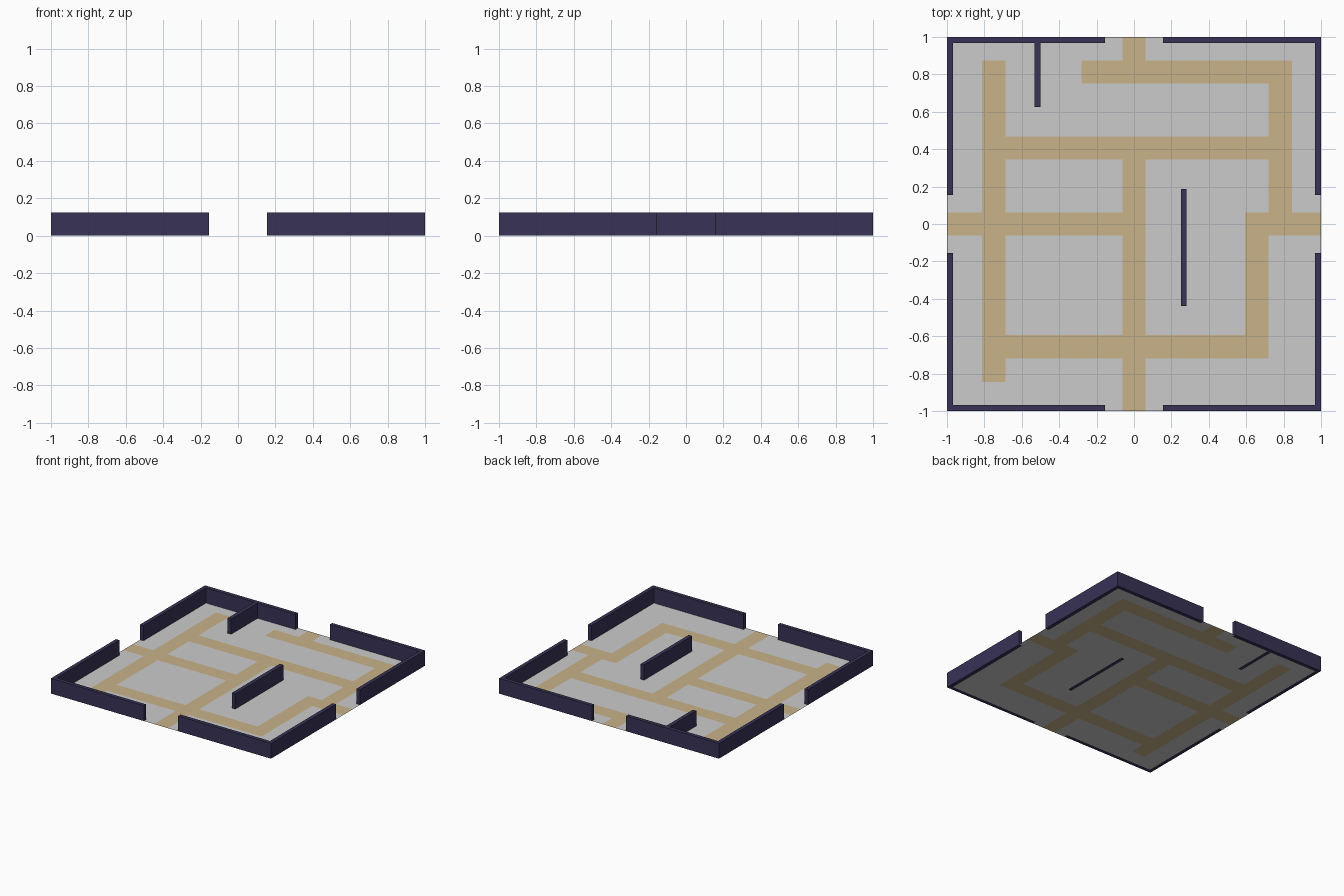
import bpy, bmesh

if "Cube" in bpy.data.objects:
    bpy.data.objects.remove(bpy.data.objects["Cube"])

N = 64            # the plan is laid out on a 64 x 64 tile grid
T = 2 / N         # tile size, also the wall thickness
H = 0.125         # wall height


def material(name, rgb):
    m = bpy.data.materials.new(name)
    m.diffuse_color = (*rgb, 1)
    m.use_nodes = True
    m.node_tree.nodes["Principled BSDF"].inputs["Base Color"].default_value = m.diffuse_color
    return m


def new_object(name, bm, mat=None):
    me = bpy.data.meshes.new(name)
    bm.to_mesh(me)
    bm.free()
    ob = bpy.data.objects.new(name, me)
    bpy.context.collection.objects.link(ob)
    if mat:
        me.materials.append(mat)
    return ob


def inside(p, rects):
    return any(x0 < p.x / T < x1 and y0 < p.y / T < y1 for x0, y0, x1, y1 in rects)


def floor_part(name, keep, mat=None):
    """Flat region of the tile grid, merged into large faces."""
    bm = bmesh.new()
    bmesh.ops.create_grid(bm, x_segments=N, y_segments=N, size=1)
    drop = [f for f in bm.faces if not keep(f.calc_center_median())]
    bmesh.ops.delete(bm, geom=drop, context='FACES')
    bmesh.ops.triangulate(bm, faces=bm.faces[:])
    return new_object(name, bm, mat)


def wall(name, outline):
    """Extrude a plan outline (in tiles) up to the wall height."""
    bm = bmesh.new()
    base = bm.faces.new([bm.verts.new((x * T, y * T, 0)) for x, y in outline])
    top = bmesh.ops.extrude_face_region(bm, geom=[base], use_keep_orig=True)
    for v in top["geom"]:
        if isinstance(v, bmesh.types.BMVert):
            v.co.z = H
    bmesh.ops.recalc_face_normals(bm, faces=bm.faces[:])
    return new_object(name, bm, wall_mat)


wall_mat = material("wall_purple", (0.040, 0.032, 0.093))
path_mat = material("path_tan", (0.58, 0.45, 0.25))

# Rectangles in tiles: x0, y0, x1, y1
paths = [
    (-26, -27, -22, 28),   # west street
    (-2, -32, 2, 15),      # central street
    (-26, 11, 27, 15),     # north cross street
    (-32, -2, 2, 2),       # west entrance
    (-26, -23, 23, -19),   # south cross street
    (19, -23, 23, 2),      # south-east street
    (19, -2, 32, 2),       # east entrance
    (23, -2, 27, 28),      # north-east street
    (-9, 24, 27, 28),      # north street
    (-2, 24, 2, 32),       # north entrance
]
inner = {"north_partition": (-17, 20, -16, 31), "middle_partition": (8, -14, 9, 6)}


# Tiles covered by walls carry no floor
def walled(p):
    edge = max(abs(p.x), abs(p.y)) > 1 - T and min(abs(p.x), abs(p.y)) > 5 * T
    return edge or inside(p, inner.values())


# Floor
floor_part("ground", lambda p: not walled(p) and not inside(p, paths))
floor_part("path", lambda p: not walled(p) and inside(p, paths), path_mat)

# Corner walls, leaving an entrance in the middle of each side
corner = [(5, 32), (32, 32), (32, 5), (31, 5), (31, 31), (5, 31)]
for sx, a in ((-1, "west"), (1, "east")):
    for sy, b in ((-1, "south"), (1, "north")):
        wall(f"{b}_{a}_corner_wall", [(x * sx, y * sy) for x, y in corner])

# Inner walls
for name, (x0, y0, x1, y1) in inner.items():
    wall(name, [(x0, y0), (x1, y0), (x1, y1), (x0, y1)])
